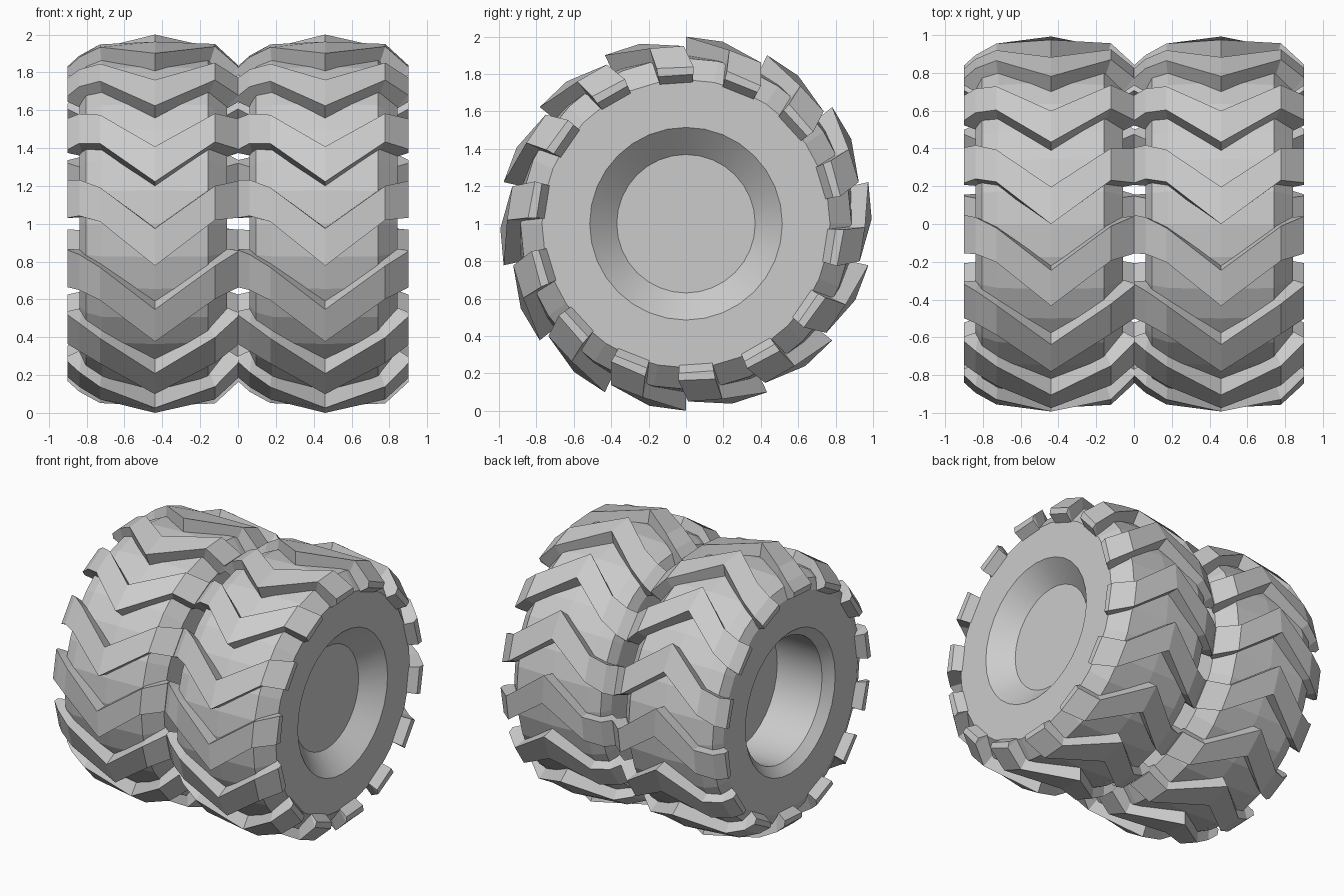
import bpy, bmesh
from math import sin, cos, pi, radians

if "Cube" in bpy.data.objects:
    bpy.data.objects.remove(bpy.data.objects["Cube"])

LUGS = 14
SEGS = 32
WHEEL_X = (-0.439, 0.461)      # x of the tread ridge of each wheel


def place(x, r, a):
    """Point at radius r and angle a (clockwise from the top, seen from +x)."""
    return (x, r * sin(a), r * cos(a))


def finish(bm, name, x):
    bmesh.ops.recalc_face_normals(bm, faces=bm.faces)
    me = bpy.data.meshes.new(name)
    bm.to_mesh(me)
    bm.free()
    ob = bpy.data.objects.new(name, me)
    ob.location = (x, 0, 1)
    bpy.context.collection.objects.link(ob)
    return ob


def lathe(name, profile, x, cap=None):
    """Spin a list of (x, radius) around the x axis; cap fills chosen end rings."""
    bm = bmesh.new()
    rings = [[bm.verts.new(place(px, r, 2 * pi * i / SEGS)) for i in range(SEGS)]
             for px, r in profile]
    for a, b in zip(rings, rings[1:]):
        for i in range(SEGS):
            j = (i + 1) % SEGS
            bm.faces.new((a[i], a[j], b[j], b[i]))
    if cap is not None:
        bm.faces.new(rings[cap])
    return finish(bm, name, x)


# Tyre carcass: from left rim edge over the tread to right rim edge
CARCASS = [(-0.40, 0.515), (-0.40, 0.77), (-0.365, 0.845), (-0.28, 0.885),
           (0, 0.90), (0.28, 0.885), (0.381, 0.77), (0.381, 0.515)]
# Deep dish on the left, shallow dish on the right
RIM_LEFT = [(-0.40, 0.515), (-0.34, 0.45), (0.02, 0.45)]
RIM_RIGHT = [(0.381, 0.515), (0.25, 0.37)]

# Chevron lug stations: top x, top r, root x, root r, leading and trailing angle
STATIONS = [
    (-0.461, 0.84, -0.461, 0.80, 15, 29),
    (-0.40, 0.895, -0.38, 0.75, 15.5, 28),
    (-0.29, 0.955, -0.28, 0.84, 13.5, 24.5),
    (0, 1.0, 0, 0.86, 0, 11.4),
    (0.317, 0.957, 0.28, 0.84, 14, 25),
    (0.439, 0.845, 0.37, 0.75, 15, 28.5),
]
# the right end keeps a short vertical wall
RIGHT_WALL = (0.439, 0.80)


def lugs(name, x):
    bm = bmesh.new()
    for k in range(LUGS):
        base = 2 * pi * k / LUGS
        rows = []
        for tx, tr, rx, rr, lead, trail in STATIONS:
            a, b = base + radians(lead), base + radians(trail)
            rows.append([bm.verts.new(place(*p)) for p in
                         ((tx, tr, a), (tx, tr * 0.993, b), (rx, rr, b), (rx, rr, a))])
        for s, t in zip(rows, rows[1:]):
            for i in range(4):
                j = (i + 1) % 4
                bm.faces.new((s[i], s[j], t[j], t[i]))
        bm.faces.new(rows[0])
        # right end: wall, underside and two cheeks
        end = rows[-1]
        wx, wr = RIGHT_WALL
        w0, w1 = [bm.verts.new(place(wx, wr, base + radians(d))) for d in STATIONS[-1][4:]]
        bm.faces.new((end[0], end[1], w1, w0))
        bm.faces.new((w0, w1, end[2], end[3]))
        bm.faces.new((end[1], end[2], w1))
        bm.faces.new((end[0], w0, end[3]))
    return finish(bm, name, x)


for side, x in zip(("left", "right"), WHEEL_X):
    lathe(side + "_tyre", CARCASS, x)
    lugs(side + "_tread_lugs", x)
    for part, prof in (("deep", RIM_LEFT), ("shallow", RIM_RIGHT)):
        rim = lathe(f"{side}_{part}_rim", prof, x, cap=-1)
        bpy.ops.object.select_all(action='DESELECT')
        rim.select_set(True)
        bpy.context.view_layer.objects.active = rim
        bpy.ops.object.shade_smooth_by_angle(angle=radians(30))
